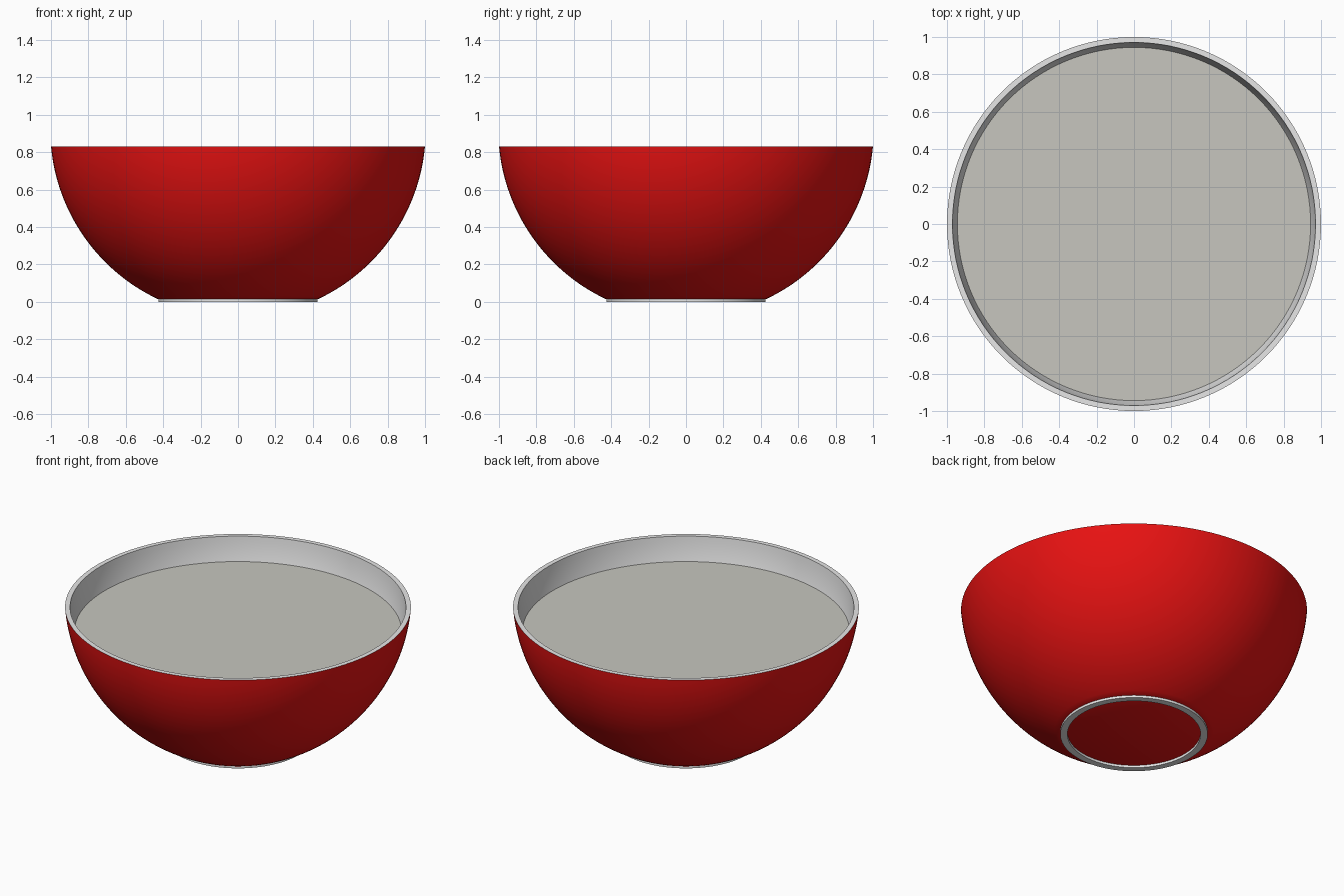
import bpy, math

if "Cube" in bpy.data.objects:
    bpy.data.objects.remove(bpy.data.objects["Cube"])

SEG = 128
ZC = 0.9225          # centre of the bowl sphere
RIM, BASE, LEVEL = 0.83, 0.015, 0.68


def material(name, rgb):
    m = bpy.data.materials.new(name)
    m.diffuse_color = (*rgb, 1)
    m.use_nodes = True
    m.node_tree.nodes["Principled BSDF"].inputs["Base Color"].default_value = m.diffuse_color
    return m


red = material("red glaze", (0.80, 0.006, 0.006))
white = material("white ceramic", (0.80, 0.80, 0.80))
broth = material("pale grey liquid", (0.57, 0.565, 0.52))


def lathe(name, profile, mat, closed=False):
    """Spin (r, z) points around z; points at r = 0 become a pole."""
    verts, rings, faces = [], [], []
    for r, z in profile:
        n = 1 if r < 1e-6 else SEG
        rings.append([len(verts) + i % n for i in range(SEG)])
        verts += [(r * math.cos(2 * math.pi * i / SEG),
                   r * math.sin(2 * math.pi * i / SEG), z) for i in range(n)]
    pairs = list(zip(rings, rings[1:]))
    if closed:
        pairs.append((rings[-1], rings[0]))
    for a, b in pairs:
        for i in range(SEG):
            j = (i + 1) % SEG
            faces.append(tuple(dict.fromkeys((a[i], a[j], b[j], b[i]))))
    me = bpy.data.meshes.new(name)
    me.from_pydata(verts, [], faces)
    me.materials.append(mat)
    ob = bpy.data.objects.new(name, me)
    bpy.context.collection.objects.link(ob)
    bpy.context.view_layer.objects.active = ob
    bpy.ops.object.select_all(action='DESELECT')
    ob.select_set(True)
    bpy.ops.object.shade_smooth_by_angle(angle=math.radians(30))
    return ob


def arc(radius, z0, z1, n=32):
    """Points on the bowl sphere between two heights, evenly spaced by angle."""
    a0, a1 = (math.asin((z - ZC) / radius) for z in (z0, z1))
    angles = [a0 + (a1 - a0) * i / n for i in range(n + 1)]
    return [(radius * math.cos(a), ZC + radius * math.sin(a)) for a in angles]


# bowl: red outside with flat base, white rim and inside
outer = arc(1.004, BASE, RIM)
inner = arc(0.975, RIM, 0.05)
bowl = lathe("bowl", [(0, BASE)] + outer + inner + [(0, 0.05)], red)
bowl.data.materials.append(white)
first_white = (len(outer)) * SEG
for p in bowl.data.polygons:
    p.material_index = int(p.index >= first_white)

# unglazed foot ring
lathe("foot_ring", [(0.385, 0.016), (0.385, 0), (0.426, 0), (0.426, 0.016)], white, closed=True)

# liquid surface filling the bowl
lathe("liquid", [(0.946, LEVEL), (0, LEVEL)], broth)
